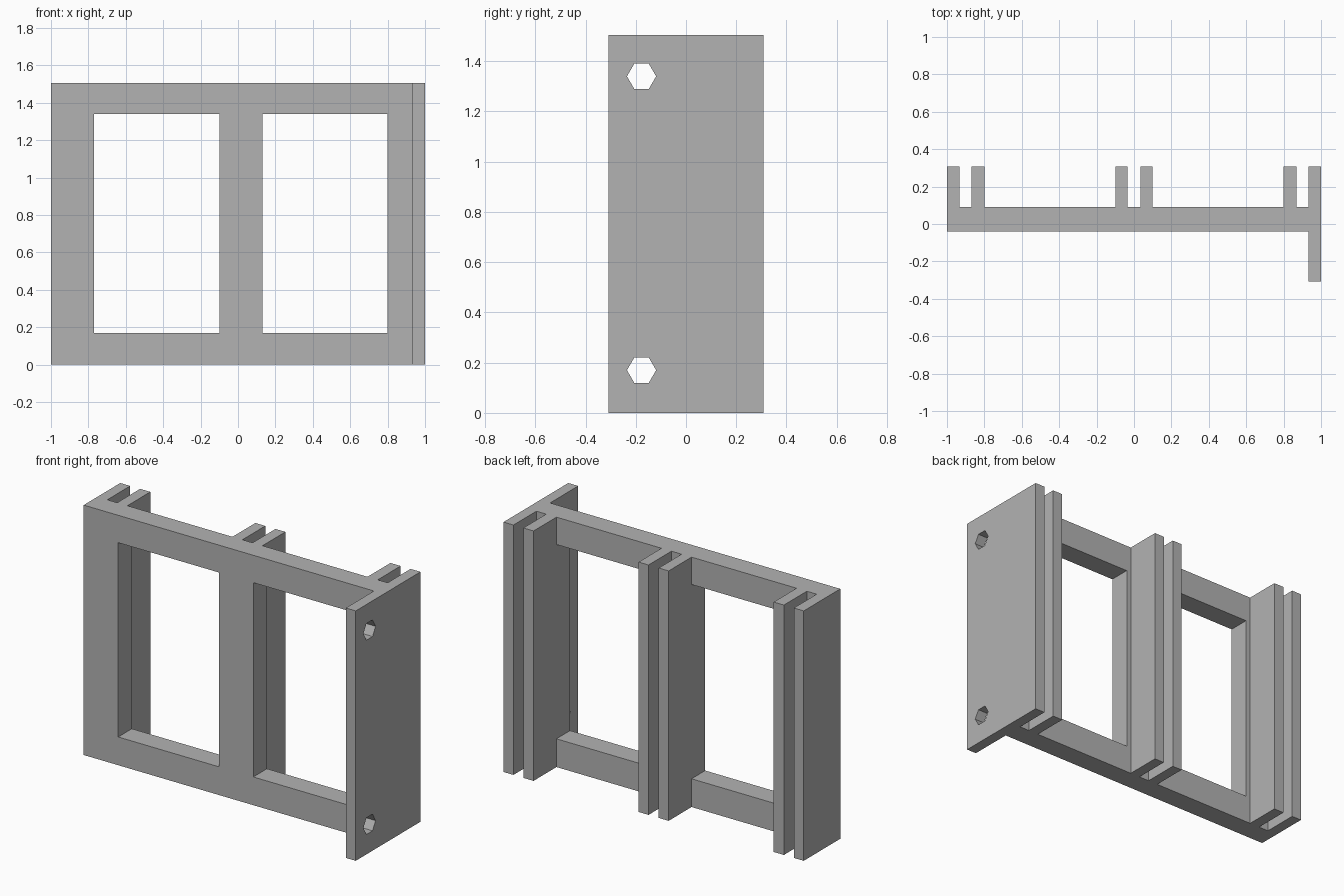
import bpy, bmesh, math
from mathutils import Vector

cube = bpy.data.objects.get("Cube")
if cube:
    bpy.data.objects.remove(cube, do_unlink=True)

grey = bpy.data.materials.new("plain grey")
grey.use_nodes = True
colour = (0.45, 0.45, 0.45, 1)
grey.diffuse_color = colour
grey.node_tree.nodes["Principled BSDF"].inputs["Base Color"].default_value = colour

HEIGHT = 1.505
FRONT, BACK, DEPTH = -0.04, 0.09, 0.308
INNER = 0.934                      # inner face of the outermost ribs


def prism(name, points, offset):
    """Extrude a flat outline along an offset into a closed solid."""
    bm = bmesh.new()
    face = bm.faces.new([bm.verts.new(p) for p in points])
    ext = bmesh.ops.extrude_face_region(bm, geom=[face], use_keep_orig=True)
    moved = [v for v in ext["geom"] if isinstance(v, bmesh.types.BMVert)]
    bmesh.ops.translate(bm, verts=moved, vec=Vector(offset))
    bmesh.ops.recalc_face_normals(bm, faces=bm.faces)
    mesh = bpy.data.meshes.new(name)
    bm.to_mesh(mesh)
    bm.free()
    mesh.materials.append(grey)
    obj = bpy.data.objects.new(name, mesh)
    bpy.context.collection.objects.link(obj)
    return obj


def cut(target, cutter):
    """Subtract the cutter from the target, then remove it."""
    cutter.hide_render = True
    mod = target.modifiers.new("cut", "BOOLEAN")
    mod.operation = "DIFFERENCE"
    mod.solver = "EXACT"
    mod.object = cutter
    bpy.context.view_layer.objects.active = target
    bpy.ops.object.modifier_apply(modifier=mod.name)
    bpy.data.objects.remove(cutter, do_unlink=True)


# Plan outline: front face with the side flange, then ribs along the back
ribs = [(INNER, 1), (0.8, 0.868), (0.034, 0.1),
        (-0.1, -0.034), (-0.868, -0.8), (-1, -INNER)]
plan = [(-1, FRONT), (INNER, FRONT), (INNER, -DEPTH), (1, -DEPTH)]
for low, high in ribs:
    if high < 1:
        plan.append((high, BACK))
    plan += [(high, DEPTH), (low, DEPTH)]
    if low > -1:
        plan.append((low, BACK))
frame = prism("slotted_window_frame", [(x, y, 0) for x, y in plan], (0, 0, HEIGHT))

# Two window openings through the frame
for left, right in [(-0.77, -0.1), (0.13, 0.8)]:
    outline = [(left, -0.2, 0.17), (right, -0.2, 0.17),
               (right, -0.2, 1.34), (left, -0.2, 1.34)]
    cut(frame, prism("window_cutter", outline, (0, 0.4, 0)))

# Hexagonal bolt holes through the flange
for z in (0.17, 1.34):
    ring = [(0.9, -0.177 + 0.058 * math.cos(a), z + 0.058 * math.sin(a))
            for a in (i * math.pi / 3 for i in range(6))]
    cut(frame, prism("bolt_hole_cutter", ring, (0.2, 0, 0)))
